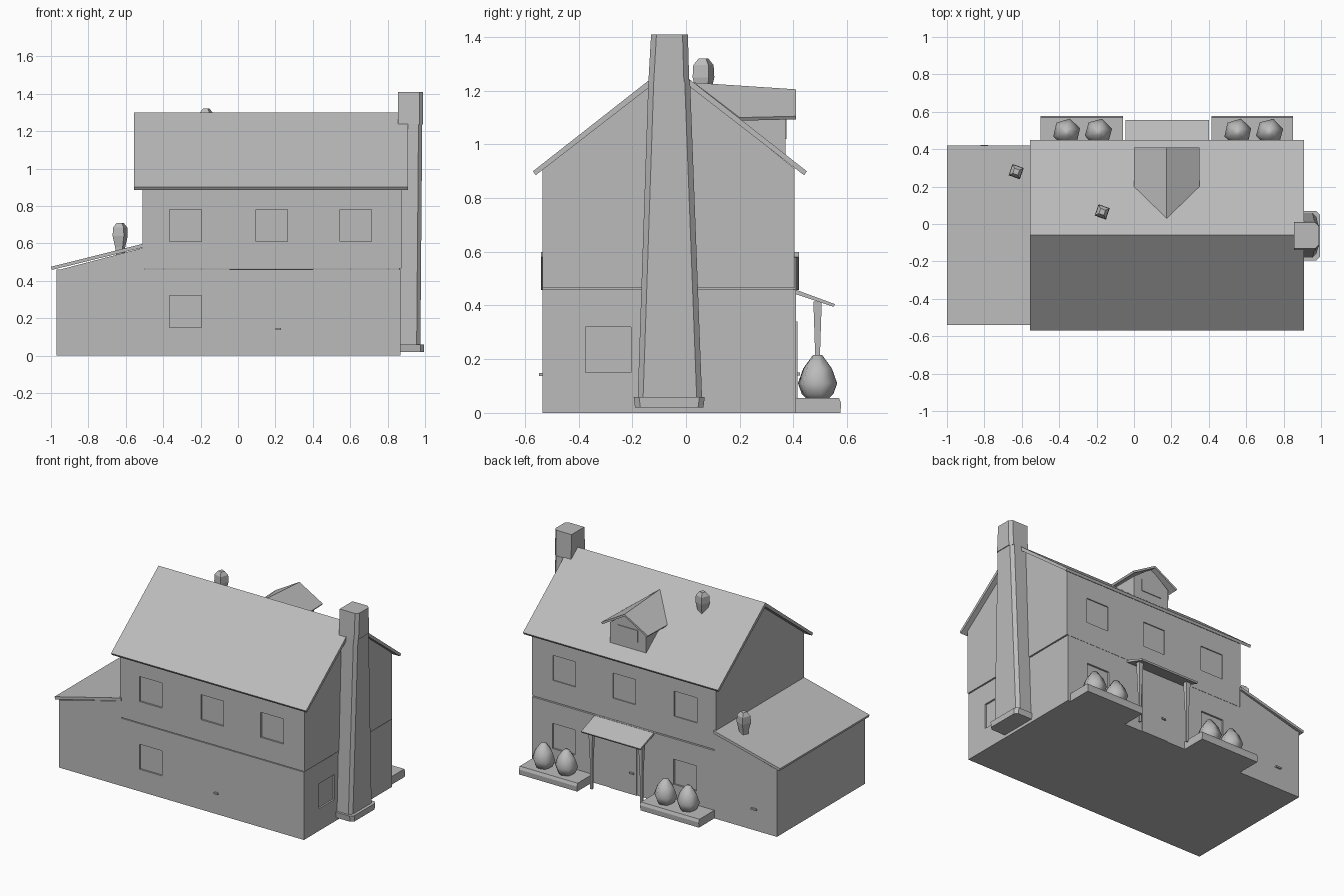
import bpy, bmesh, math
from mathutils import Matrix, Vector

cube = bpy.data.objects.get("Cube")
if cube:
    bpy.data.objects.remove(cube, do_unlink=True)

grey = bpy.data.materials.new("plain_grey")
grey.use_nodes = True
COLOUR = (0.5, 0.5, 0.5, 1)
grey.diffuse_color = COLOUR
grey.node_tree.nodes["Principled BSDF"].inputs["Base Color"].default_value = COLOUR


def make(name, bm):
    bmesh.ops.recalc_face_normals(bm, faces=bm.faces)
    mesh = bpy.data.meshes.new(name)
    bm.to_mesh(mesh)
    bm.free()
    mesh.materials.append(grey)
    ob = bpy.data.objects.new(name, mesh)
    bpy.context.collection.objects.link(ob)
    return ob


def add_box(bm, x, y, z):
    size = [b - a for a, b in (x, y, z)]
    mid = [(a + b) / 2 for a, b in (x, y, z)]
    bmesh.ops.create_cube(bm, size=1, matrix=Matrix.Translation(mid) @ Matrix.Diagonal((*size, 1)))


def box(name, x, y, z):
    bm = bmesh.new()
    add_box(bm, x, y, z)
    return make(name, bm)


def loft(name, rings):
    """Skin a list of equal-length point rings and cap both ends."""
    bm = bmesh.new()
    loops = [[bm.verts.new(p) for p in ring] for ring in rings]
    n = len(loops[0])
    for low, high in zip(loops, loops[1:]):
        for i in range(n):
            j = (i + 1) % n
            bm.faces.new((low[i], low[j], high[j], high[i]))
    bm.faces.new(loops[0])
    bm.faces.new(loops[-1])
    return make(name, bm)


def prism_x(name, profile, x0, x1):
    return loft(name, [[(x, y, z) for y, z in profile] for x in (x0, x1)])


def prism_y(name, profile, y0, y1):
    return loft(name, [[(x, y, z) for x, z in profile] for y in (y0, y1)])


def lathe(name, centre, profile, sides, turn=0.0):
    rings = []
    for r, z in profile:
        angles = [turn + math.tau * i / sides for i in range(sides)]
        rings.append([(centre[0] + r * math.cos(a), centre[1] + r * math.sin(a), z) for a in angles])
    return loft(name, rings)


def recess(wall, openings):
    """Cut shallow window openings into a wall block."""
    bm = bmesh.new()
    for x, y, z in openings:
        add_box(bm, x, y, z)
    cutter = make("window_cutter", bm)
    cutter.hide_render = True
    mod = wall.modifiers.new("windows", 'BOOLEAN')
    mod.operation = 'DIFFERENCE'
    mod.solver = 'EXACT'
    mod.object = cutter
    bpy.context.view_layer.objects.active = wall
    bpy.ops.object.modifier_apply(modifier=mod.name)
    bpy.data.objects.remove(cutter, do_unlink=True)


FRONT, BACK, RIDGE = -0.535, 0.41, -0.06
DEPTH, HALF = 0.012, 0.085
BAYS = (-0.28, 0.18, 0.63)

front_cut = (FRONT - 0.1, FRONT + DEPTH)
back_cut = (BACK - DEPTH, BACK + 0.1)


def span(c):
    return (c - HALF, c + HALF)


# Ground floor with its side wing
ground = box("ground_floor", (-0.97, 0.87), (FRONT, BACK), (0, 0.46))
low = (0.15, 0.32)
recess(ground, [(span(BAYS[0]), front_cut, low),
                (span(BAYS[0]), back_cut, low),
                (span(BAYS[2]), back_cut, low),
                ((0.87 - DEPTH, 1), (-0.375, -0.205), low)])

# Upper floor with gable ends
upper = prism_x("upper_floor", [(FRONT, 0.465), (BACK - 0.005, 0.465), (BACK - 0.005, 0.91),
                                (RIDGE, 1.28), (FRONT, 0.91)], -0.51, 0.875)
recess(upper, [(span(x), y, (0.61, 0.78)) for x in BAYS for y in (front_cut, back_cut)])

# Main roof, a folded slab
prism_x("main_roof", [(-0.57, 0.9), (RIDGE, 1.3), (0.45, 0.9), (0.44, 0.885),
                      (RIDGE, 1.272), (-0.56, 0.885)], -0.555, 0.91)

# Wing: sloped wall top and lean-to roof
prism_y("wing_wall_top", [(-0.97, 0.455), (-0.5, 0.455), (-0.5, 0.578)], FRONT, BACK)
prism_y("wing_roof", [(-1.0, 0.475), (-0.5, 0.6), (-0.5, 0.58), (-0.995, 0.458)], -0.54, 0.42)

# Dormer on the back slope
prism_y("dormer_wall", [(0.04, 0.95), (0.31, 0.95), (0.31, 1.1), (0.175, 1.2), (0.04, 1.1)], 0.1, 0.37)
bm = bmesh.new()
peak_in, peak_out = bm.verts.new((0.175, 0.03, 1.23)), bm.verts.new((0.175, 0.41, 1.205))
for x in (0.0, 0.35):
    eave_in, eave_out = bm.verts.new((x, 0.2, 1.1)), bm.verts.new((x, 0.41, 1.105))
    bm.faces.new((peak_in, peak_out, eave_out, eave_in))
dormer = make("dormer_roof", bm)
thick = dormer.modifiers.new("thickness", 'SOLIDIFY')
thick.thickness = 0.014
box("dormer_window", (0.1, 0.25), (0.36, 0.375), (1.02, 1.1))


# Chimney with chamfered outer corners
def chimney_ring(x0, x1, y0, y1, z, c=0.02):
    return [(x0, y0, z), (x1 - c, y0, z), (x1, y0 + c, z), (x1, y1 - c, z), (x1 - c, y1, z), (x0, y1, z)]


loft("chimney_base", [chimney_ring(0.865, 0.995, -0.19, 0.065, 0.02),
                      chimney_ring(0.865, 0.995, -0.195, 0.07, 0.06)])
loft("chimney_stack", [chimney_ring(0.86, 0.975, -0.18, 0.06, 0.05),
                       chimney_ring(0.86, 0.985, -0.14, 0.015, 1.24)])
loft("chimney_top", [chimney_ring(0.855, 0.99, -0.14, 0.012, 1.235),
                     chimney_ring(0.855, 0.99, -0.13, 0.007, 1.41)])

# Roof vents
for name, centre, z in (("roof_vent", (-0.17, 0.065), 1.32), ("wing_vent", (-0.63, 0.28), 0.71)):
    lathe(name, centre, [(0.025, z - 0.18), (0.03, z - 0.13), (0.045, z - 0.07),
                         (0.042, z - 0.025), (0.02, z)], 4, 0.45)

# Porch canopy and tapered posts
prism_x("porch_canopy", [(0.4, 0.462), (0.555, 0.405), (0.55, 0.395), (0.4, 0.445)], -0.045, 0.4)
for side, x in (("right", -0.01), ("left", 0.365)):
    lathe(side + "_porch_post", (x, 0.49), [(0.01, 0), (0.012, 0.2), (0.022, 0.415)], 4, math.pi / 4)

# Doors and handles
box("back_door", (0.08, 0.28), (BACK, BACK + 0.005), (0.0, 0.34))
box("back_door_handle", (0.1, 0.13), (BACK, BACK + 0.015), (0.14, 0.15))
box("front_door_handle", (0.2, 0.23), (FRONT - 0.012, FRONT), (0.138, 0.148))
box("wing_door_handle", (-0.82, -0.78), (BACK, BACK + 0.012), (0.14, 0.15))

# Planters with egg-shaped shrubs
for side, x0, x1 in (("right", -0.5, -0.06), ("left", 0.415, 0.85)):
    prism_x(side + "_planter", [(0.405, 0), (0.575, 0), (0.578, 0.035), (0.57, 0.055), (0.405, 0.055)], x0, x1)
    for i, x in enumerate((x0 + 0.14, x0 + 0.31)):
        shrub = lathe(f"{side}_shrub_{i + 1}", (x, 0.49),
                      [(0.035, 0.045), (0.06, 0.07), (0.075, 0.11), (0.055, 0.165), (0.018, 0.215)], 6, 0.3 + i)
        shrub.data.shade_smooth()
